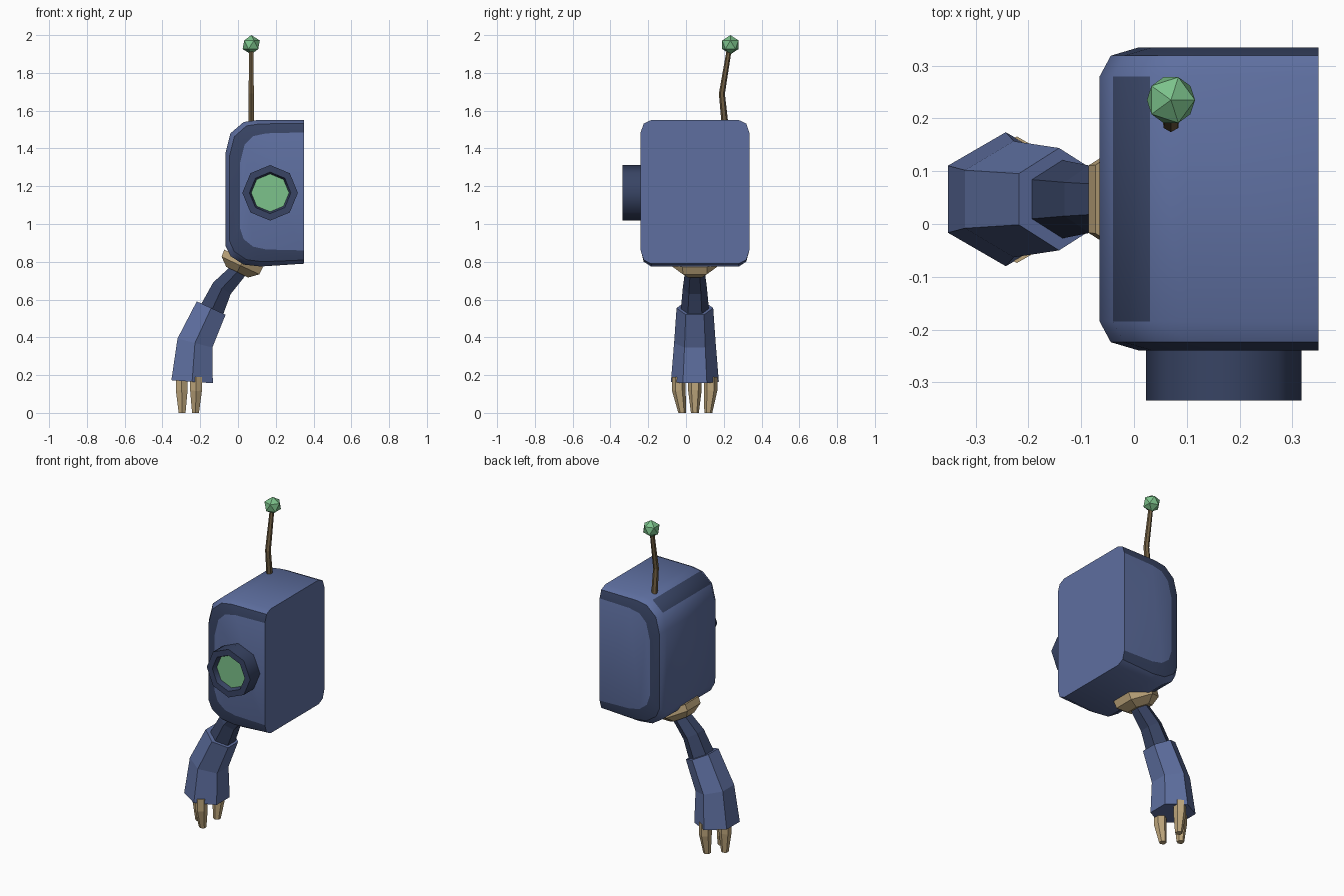
import bpy, bmesh, math
from mathutils import Vector

if "Cube" in bpy.data.objects:
    bpy.data.objects.remove(bpy.data.objects["Cube"])


def material(name, r, g, b):
    lin = [(c / 255 / 12.92) if c < 10 else ((c / 255 + 0.055) / 1.055) ** 2.4 for c in (r, g, b)]
    m = bpy.data.materials.new(name)
    m.diffuse_color = (*lin, 1)
    m.use_nodes = True
    m.node_tree.nodes["Principled BSDF"].inputs["Base Color"].default_value = m.diffuse_color
    return m


BLUE = material("steel blue", 94, 111, 160)
NAVY = material("dark navy", 56, 68, 100)
GREEN = material("signal green", 124, 194, 139)
TAN = material("tan", 190, 166, 124)
BROWN = material("brown", 112, 94, 66)


def loft(name, rings, mats, smooth=None):
    """Skin a list of closed rings and cap both ends."""
    bm = bmesh.new()
    loops = [[bm.verts.new(p) for p in ring] for ring in rings]
    n = len(rings[0])
    for a, b in zip(loops, loops[1:]):
        for i in range(n):
            j = (i + 1) % n
            bm.faces.new((a[i], a[j], b[j], b[i]))
    bm.faces.new(loops[0])
    bm.faces.new(loops[-1])
    bmesh.ops.recalc_face_normals(bm, faces=bm.faces[:])
    me = bpy.data.meshes.new(name)
    bm.to_mesh(me)
    bm.free()
    for m in mats:
        me.materials.append(m)
    ob = bpy.data.objects.new(name, me)
    bpy.context.collection.objects.link(ob)
    if smooth:
        bpy.ops.object.select_all(action='DESELECT')
        ob.select_set(True)
        bpy.context.view_layer.objects.active = ob
        bpy.ops.object.shade_smooth_by_angle(angle=math.radians(smooth))
    return ob


def tube(name, path, radii, mat, sides=6, smooth=None):
    """Polygonal tube along a path, one corner of the section along y."""
    pts = [Vector(p) for p in path]
    rings = []
    for k, p in enumerate(pts):
        t = (pts[min(k + 1, len(pts) - 1)] - pts[max(k - 1, 0)]).normalized()
        u = Vector((0, 1, 0))
        u = (u - t * u.dot(t)).normalized()
        v = t.cross(u)
        angles = [math.tau * i / sides for i in range(sides)]
        rings.append([p + radii[k] * (u * math.cos(a) + v * math.sin(a)) for a in angles])
    return loft(name, rings, [mat], smooth)


# Half body: outer silhouette blends to the smaller front and back panels
outer = [(.35, 1.55), (.10, 1.55), (.03, 1.54), (-.04, 1.48), (-.065, 1.38),
         (-.065, .88), (-.04, .83), (.03, .785), (.12, .775), (.35, .79)]
panel = [(.35, 1.485), (.15, 1.48), (.08, 1.465), (.035, 1.42), (.01, 1.32),
         (.01, .98), (.03, .92), (.08, .88), (.15, .865), (.35, .86)]
layers = [(-.24, 1), (-.224, .28), (-.185, 0), (.28, 0), (.319, .28), (.335, 1)]
body = loft("body", [[(a[0] + (b[0] - a[0]) * t, y, a[1] + (b[1] - a[1]) * t)
                      for a, b in zip(outer, panel)] for y, t in layers], [BLUE, NAVY], 35)
# Dark trim on the rim strips and the rounded side corners
for f in body.data.polygons:
    n, c = f.normal, f.center
    rim = (c.y < -.228 or c.y > .323) and abs(n.y) < .999 and n.x < .9
    corner = min(abs(n.x), abs(n.z)) > .45 and abs(n.y) < .3
    f.material_index = int(rim or corner)

# Round eye with recessed lens
eye_rings = [[(.17 + r * math.sin(i * math.tau / 8), y, 1.165 + r * math.cos(i * math.tau / 8))
              for i in range(8)]
             for r, y in [(.147, -.22), (.147, -.335), (.11, -.335), (.1, -.305)]]
eye = loft("eye", eye_rings, [NAVY, GREEN], 50)
for f in eye.data.polygons:
    if len(f.vertices) == 8 and f.center.y < -.28:
        f.material_index = 1

# Antenna and its tip
tube("antenna", [(.07, .207, 1.52), (.07, .19, 1.69), (.07, .228, 1.92)],
     [.018, .016, .013], BROWN)
bpy.ops.mesh.primitive_ico_sphere_add(subdivisions=1, radius=.051, location=(.07, .235, 1.949))
tip = bpy.context.object
tip.name = "antenna_tip"
tip.data.materials.append(GREEN)

# Shoulder and arm
AY = .047
tube("shoulder_collar", [(.03, AY, .818), (.013, AY, .78), (-.004, AY, .745)],
     [.13, .127, .075], TAN)
tube("upper_arm", [(.03, AY, .80), (-.005, AY, .745), (-.085, AY, .66), (-.15, AY, .52)],
     [.05, .053, .064, .077], NAVY)
tube("forearm", [(-.142, AY, .555), (-.228, AY, .37), (-.243, AY, .165)],
     [.097, .110, .127], BLUE)

# Three tapered fingers
for name, x, y, dx, dy in [("thumb", -.298, AY, .002, 0),
                           ("front_finger", -.222, -.038, -.003, .018),
                           ("back_finger", -.222, .130, -.003, -.012)]:
    tube(name, [(x, y, .19), (x, y, .12), (x + dx, y + dy, 0)], [.036, .036, .021], TAN)
# Level the finger tips with the ground
for ob in bpy.data.objects:
    if "finger" in ob.name or ob.name == "thumb":
        for v in ob.data.vertices:
            if v.co.z < .03:
                v.co.z = 0
